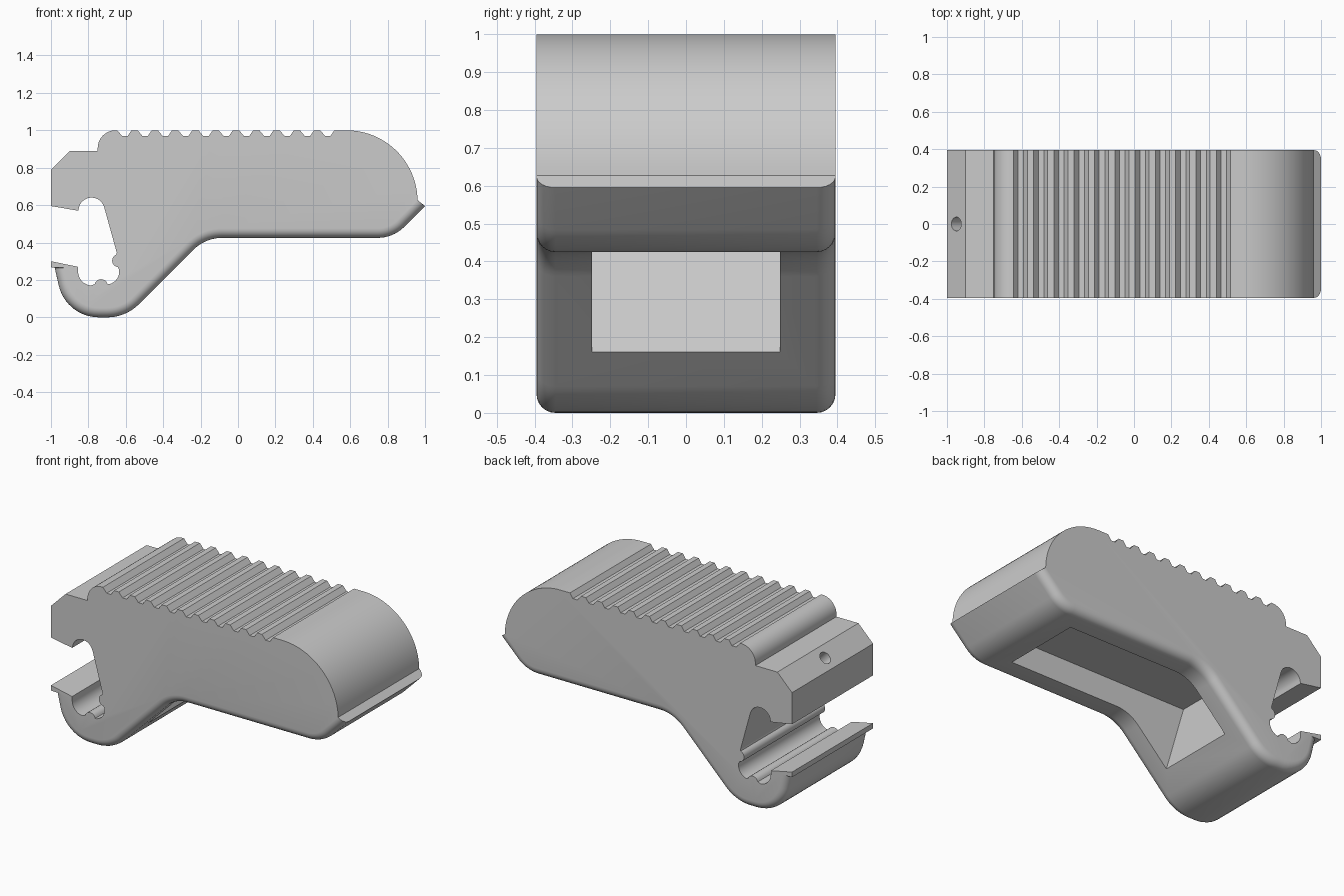
import bpy, bmesh
from math import cos, sin, tan, pi, radians
from mathutils import Vector

cube = bpy.data.objects.get("Cube")
if cube:
    bpy.data.objects.remove(cube)

HALF = 0.395     # half width of the body
ROUND = 0.05     # rounding of the underside edges

grey = bpy.data.materials.new("plain_grey")
grey.use_nodes = True
colour = (0.6, 0.6, 0.6, 1)
grey.diffuse_color = colour
grey.node_tree.nodes["Principled BSDF"].inputs["Base Color"].default_value = colour


def arc(cx, cz, r, a0, a1, n):
    """Points on a circle in the side plane, angles in degrees."""
    angles = [radians(a0 + (a1 - a0) * i / n) for i in range(n + 1)]
    return [Vector((cx + r * cos(a), cz + r * sin(a))) for a in angles]


def rounded(path, n=10):
    """Open path of (x, z, radius) with its inner corners rounded."""
    pts = [Vector(p[:2]) for p in path]
    out = [pts[0]]
    for i in range(1, len(pts) - 1):
        u = (pts[i - 1] - pts[i]).normalized()
        v = (pts[i + 1] - pts[i]).normalized()
        half = u.angle(v) / 2
        r = path[i][2]
        centre = pts[i] + (u + v).normalized() * r / sin(half)
        start = pts[i] + u * r / tan(half) - centre
        end = pts[i] + v * r / tan(half) - centre
        out += [centre + start.slerp(end, k / n) * r for k in range(n + 1)]
    return out + [pts[-1]]


def loft(name, layers):
    """Solid through matching outlines, given as (y, points)."""
    bm = bmesh.new()
    rings = [[bm.verts.new((p[0], y, p[1])) for p in pts] for y, pts in layers]
    n = len(rings[0])
    for a, b in zip(rings, rings[1:]):
        for i in range(n):
            j = (i + 1) % n
            bm.faces.new((a[i], a[j], b[j], b[i]))
    bm.faces.new(rings[0])
    bm.faces.new(rings[-1])
    bmesh.ops.recalc_face_normals(bm, faces=bm.faces)
    mesh = bpy.data.meshes.new(name)
    bm.to_mesh(mesh)
    bm.free()
    mesh.materials.append(grey)
    obj = bpy.data.objects.new(name, mesh)
    bpy.context.collection.objects.link(obj)
    return obj


# Underside, from the hook lip to the nose tip
under = rounded([(-0.98, 0.265, 0), (-0.92, 0, 0.22), (-0.6, 0, 0.24),
                 (-0.175, 0.425, 0.22), (0.83, 0.425, 0.2), (1, 0.595, 0)])

# Nose and ridged top
upper = arc(0.58, 0.62, 0.38, 1, 90, 24)
for i in reversed(range(11)):
    x = -0.645 + i * 0.1085
    upper += [(x + 0.075, 1), (x + 0.055, 0.97), (x + 0.025, 0.97), (x, 1)]

# Rear step, upper jaw, channel with two small ribs, lower jaw
upper += arc(-0.655, 0.905, 0.095, 90, 180, 10)
upper += [(-0.75, 0.89), (-0.9, 0.89), (-1, 0.79), (-1, 0.595), (-0.855, 0.57)]
upper += arc(-0.783, 0.57, 0.07, 175, 15, 14)
upper += [(-0.648, 0.345)]
upper += arc(-0.638, 0.303, 0.035, 110, 262, 8)
upper += arc(-0.705, 0.245, 0.07, 10, -75, 8)
upper += arc(-0.732, 0.168, 0.036, 15, 165, 8)
upper += arc(-0.78, 0.245, 0.075, 265, 180, 8)
upper += [(-0.855, 0.27), (-1, 0.3), (-1, 0.268)]


def inset_under(t):
    """Underside moved inward by t, with its ends sliding along the body."""
    pts = [under[0] + Vector((t, 0))]
    for a, p, b in zip(under, under[1:], under[2:]):
        d = ((p - a).normalized() + (b - p).normalized()).normalized()
        pts.append(p + Vector((-d.y, d.x)) * t)
    tip = under[-1]
    pts.append(tip.lerp(Vector((0.962, 0.624)), t / ROUND))
    return pts


# Body with rounded lower edges
steps = [i * pi / 12 for i in range(7)]
side = [(-HALF + ROUND * (1 - cos(a)), inset_under(ROUND * (1 - sin(a))) + upper)
        for a in steps]
body = loft("clamp_lever_body", side + [(-y, pts) for y, pts in reversed(side)])

# Pocket in the underside
pocket_side = [(-0.405, 0.045), (0.66, 0.045), (0.66, 0.58), (-0.56, 0.58)]
pocket = loft("pocket_cutter", [(-0.248, pocket_side), (0.248, pocket_side)])

# Pin hole square to the rear chamfer
bpy.ops.mesh.primitive_cylinder_add(vertices=32, radius=0.037, depth=0.56,
                                    location=(-0.95, 0, 0.84),
                                    rotation=(0, -pi / 4, 0))
hole = bpy.context.object
hole.name = "pin_hole_cutter"
hole.data.materials.append(grey)

bpy.ops.object.select_all(action='DESELECT')
bpy.context.view_layer.objects.active = body
body.select_set(True)
for cutter in (pocket, hole):
    cutter.hide_render = True
    mod = body.modifiers.new(cutter.name, 'BOOLEAN')
    mod.operation = 'DIFFERENCE'
    mod.solver = 'EXACT'
    mod.object = cutter
    bpy.ops.object.modifier_apply(modifier=mod.name)
    bpy.data.objects.remove(cutter)
bpy.ops.object.shade_smooth_by_angle(angle=radians(25))
